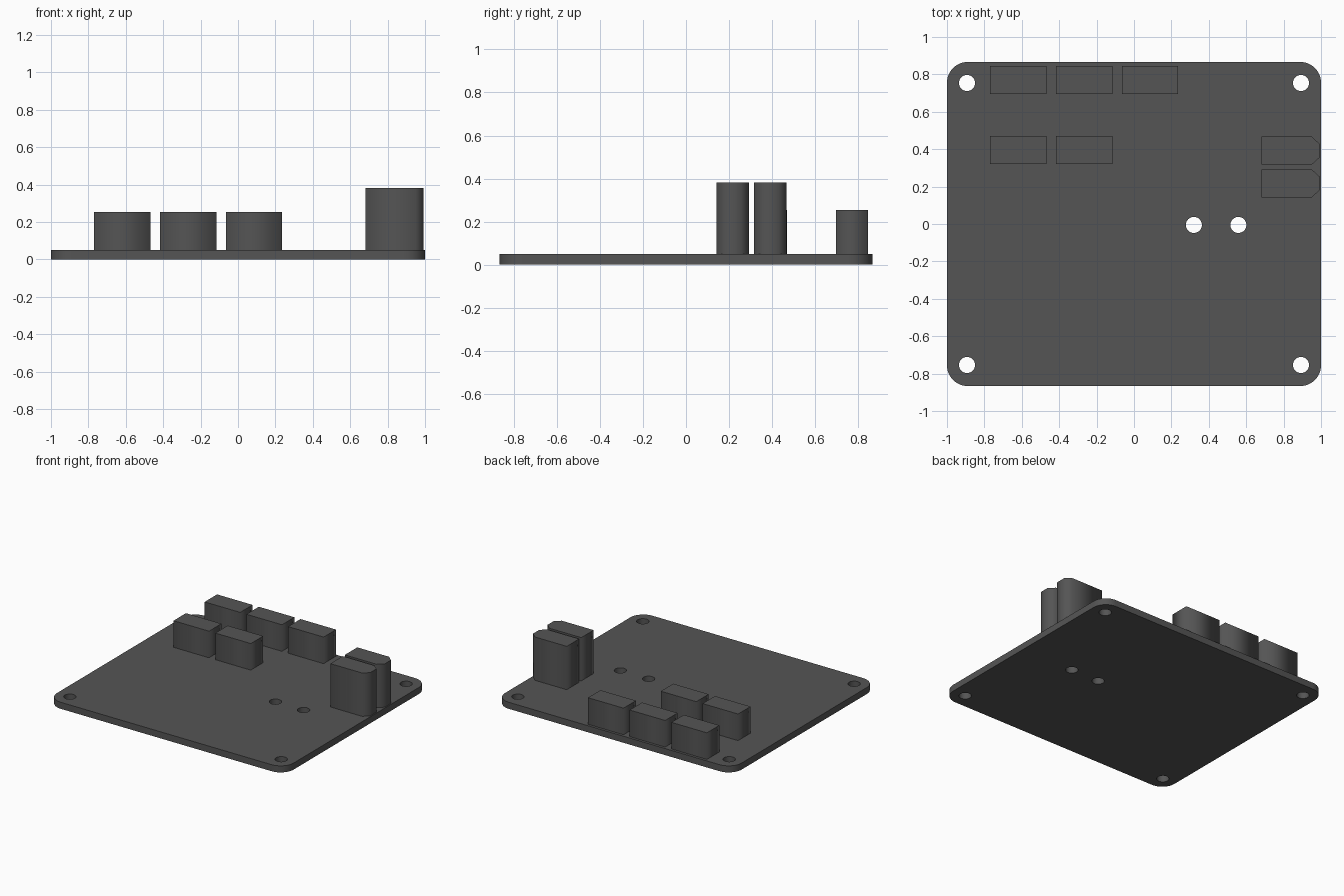
import bpy, bmesh
from math import sin, cos, pi, radians

if "Cube" in bpy.data.objects:
    bpy.data.objects.remove(bpy.data.objects["Cube"])

HX, HY, T = 1.0, 0.866, 0.05      # board half sizes and thickness
R, HOLE = 0.11, 0.043             # corner and hole radii

mat = bpy.data.materials.new("dark_grey")
mat.diffuse_color = (0.09, 0.09, 0.09, 1)
mat.use_nodes = True
mat.node_tree.nodes["Principled BSDF"].inputs["Base Color"].default_value = mat.diffuse_color


def arc(cx, cy, r, start, end, n):
    return [(cx + r * cos(start + (end - start) * i / n),
             cy + r * sin(start + (end - start) * i / n)) for i in range(n + 1)]


def slab(name, loops, z0, z1):
    """Extrude an outline (further loops are holes) from z0 to z1."""
    cu = bpy.data.curves.new(name, 'CURVE')
    cu.dimensions = '2D'
    cu.fill_mode = 'BOTH'
    cu.extrude = (z1 - z0) / 2
    for pts in loops:
        sp = cu.splines.new('POLY')
        sp.points.add(len(pts) - 1)
        for p, (x, y) in zip(sp.points, pts):
            p.co = (x, y, 0, 1)
        sp.use_cyclic_u = True
    tmp = bpy.data.objects.new(name, cu)
    bpy.context.collection.objects.link(tmp)
    bpy.context.view_layer.update()
    me = bpy.data.meshes.new_from_object(
        tmp.evaluated_get(bpy.context.evaluated_depsgraph_get()))
    bpy.data.objects.remove(tmp)
    # weld caps to walls
    bm = bmesh.new()
    bm.from_mesh(me)
    bmesh.ops.translate(bm, verts=bm.verts, vec=(0, 0, (z0 + z1) / 2))
    bmesh.ops.remove_doubles(bm, verts=bm.verts, dist=1e-4)
    bmesh.ops.dissolve_limit(bm, angle_limit=radians(0.5),
                             verts=bm.verts, edges=bm.edges)
    bmesh.ops.recalc_face_normals(bm, faces=bm.faces)
    bm.to_mesh(me)
    bm.free()
    me.materials.clear()
    me.materials.append(mat)
    ob = bpy.data.objects.new(name, me)
    bpy.context.collection.objects.link(ob)
    return ob


# circuit board with rounded corners, four mounting holes and two inner holes
outline = []
for k, (sx, sy) in enumerate([(1, 1), (-1, 1), (-1, -1), (1, -1)]):
    outline += arc(sx * (HX - R), sy * (HY - R), R, k * pi / 2, (k + 1) * pi / 2, 12)
centres = [(sx * 0.893, sy * 0.754) for sx in (-1, 1) for sy in (-1, 1)]
centres += [(0.32, -0.005), (0.558, -0.005)]
holes = [arc(x, y, HOLE, 0, 2 * pi, 32)[:-1] for x, y in centres]
board = slab("board", [outline] + holes, 0, T)
bpy.context.view_layer.objects.active = board
board.select_set(True)
bpy.ops.object.shade_smooth_by_angle(angle=radians(30))

# low block sockets: three at the back edge, two in the inner row
for row, (y, xs) in enumerate([(0.696, (-0.769, -0.416, -0.064)),
                               (0.32, (-0.769, -0.416))]):
    for i, x in enumerate(xs):
        slab(f"socket_{row}_{i}",
             [[(x, y), (x + 0.3, y), (x + 0.3, y + 0.15), (x, y + 0.15)]], T, 0.253)

# tall connectors with chamfered outer ends
for i, y in enumerate((0.142, 0.317)):
    slab(f"connector_{i}",
         [[(0.681, y), (0.95, y), (0.992, y + 0.038), (0.992, y + 0.112),
           (0.95, y + 0.15), (0.681, y + 0.15)]], T, 0.381)
